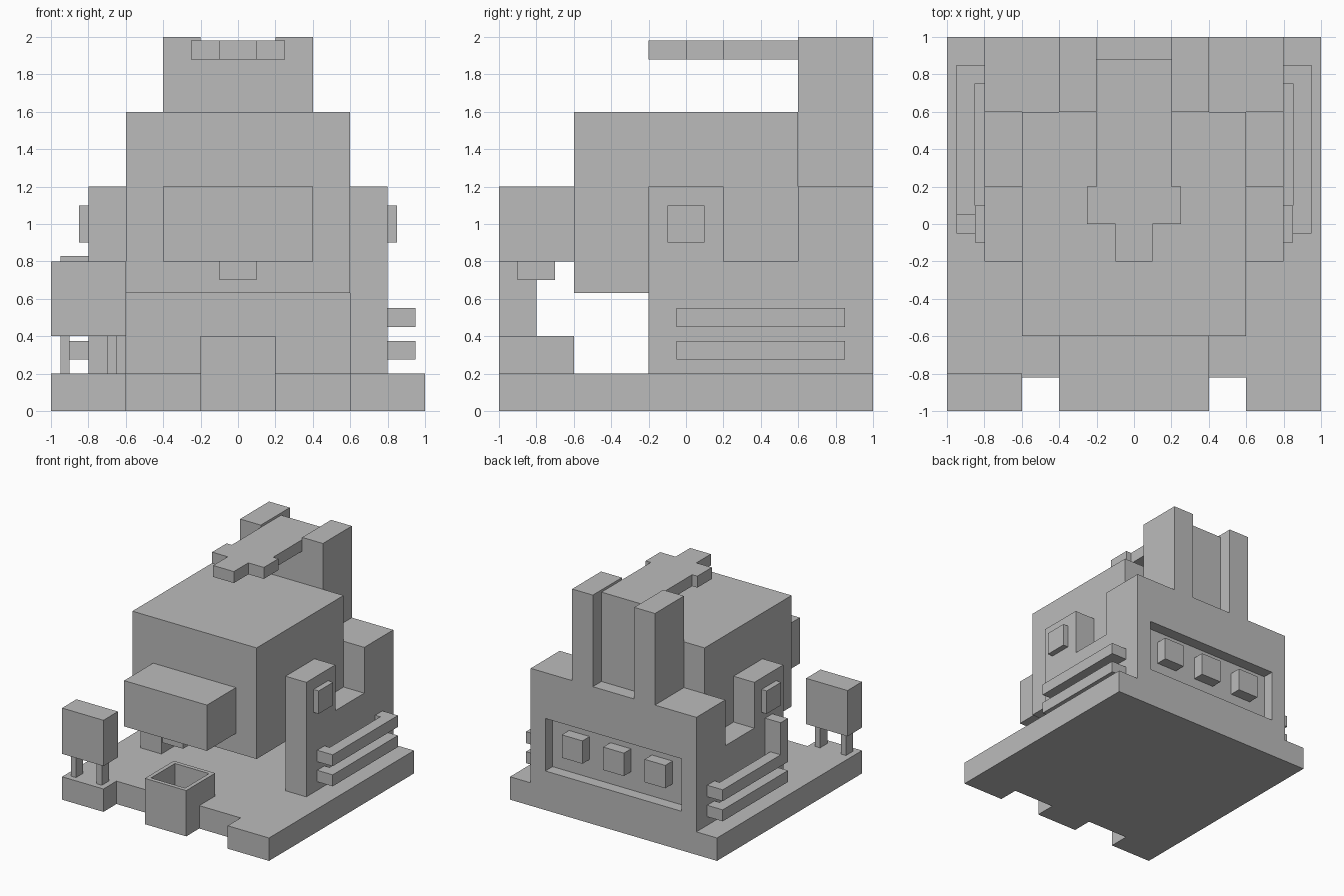
import bpy
import bmesh
from mathutils import Vector

if "Cube" in bpy.data.objects:
    bpy.data.objects.remove(bpy.data.objects["Cube"], do_unlink=True)

GREY = (0.5, 0.5, 0.5)
grey = bpy.data.materials.new("plain_grey")
grey.use_nodes = True
grey.diffuse_color = (*GREY, 1)
grey.node_tree.nodes["Principled BSDF"].inputs["Base Color"].default_value = (*GREY, 1)


def finish(name, bm):
    bmesh.ops.recalc_face_normals(bm, faces=bm.faces[:])
    mesh = bpy.data.meshes.new(name)
    bm.to_mesh(mesh)
    bm.free()
    mesh.materials.append(grey)
    obj = bpy.data.objects.new(name, mesh)
    bpy.context.collection.objects.link(obj)
    return obj


def box_mesh(x, y, z):
    """Box from its (low, high) range on each axis."""
    bm = bmesh.new()
    bmesh.ops.create_cube(bm, size=1)
    for v in bm.verts:
        v.co = Vector([(a + b) / 2 + c * (b - a) for (a, b), c in zip((x, y, z), v.co)])
    return bm


def box(name, x, y, z):
    return finish(name, box_mesh(x, y, z))


def prism(name, points, place, depth):
    """Outline placed in space by a rule, then extruded along depth."""
    bm = bmesh.new()
    face = bm.faces.new([bm.verts.new(place(a, b)) for a, b in points])
    new = bmesh.ops.extrude_face_region(bm, geom=[face])["geom"]
    bmesh.ops.translate(bm, vec=depth, verts=[g for g in new if isinstance(g, bmesh.types.BMVert)])
    return finish(name, bm)


def face_towards(bm, direction):
    bm.normal_update()
    return max(bm.faces, key=lambda f: f.normal.dot(Vector(direction)))


# Base slab with a recessed front edge
prism("base", [(-1, -1), (-0.6, -1), (-0.6, -0.82), (0.6, -0.82), (0.6, -1),
               (1, -1), (1, 1), (-1, 1)], lambda x, y: (x, y, 0), (0, 0, 0.2))

# Hollow tub at the front
bm = box_mesh((-0.2, 0.2), (-1, -0.6), (0, 0.4))
top = face_towards(bm, (0, 0, 1))
bmesh.ops.inset_individual(bm, faces=[top], thickness=0.05)
floor = bmesh.ops.extrude_discrete_faces(bm, faces=[top])["faces"][0]
bmesh.ops.translate(bm, vec=(0, 0, -0.19), verts=floor.verts[:])
bmesh.ops.remove_doubles(bm, verts=bm.verts[:], dist=0.0001)
finish("front_tub", bm)

# Sign board on two legs
box("sign_board", (-1, -0.6), (-1, -0.8), (0.4, 0.8))
for side, x in (("right", -0.95), ("left", -0.7)):
    box(f"sign_leg_{side}", (x, x + 0.05), (-0.95, -0.85), (0.2, 0.4))

# Head, snout and the block under the snout
box("head", (-0.6, 0.6), (-0.6, 0.6), (0.63, 1.6))
box("snout", (-0.4, 0.4), (-1, -0.6), (0.8, 1.2))
box("snout_tab", (-0.1, 0.1), (-0.9, -0.7), (0.7, 0.8))

# Back wall with a sunken window strip
bm = box_mesh((-0.8, 0.8), (0.6, 1), (0.2, 1.2))
back = face_towards(bm, (0, 1, 0))
bmesh.ops.inset_individual(bm, faces=[back], thickness=0.2)
for v in back.verts:
    if v.co.z > 0.7:
        v.co.z = 0.8
pane = bmesh.ops.extrude_discrete_faces(bm, faces=[back])["faces"][0]
bmesh.ops.translate(bm, vec=(0, -0.1, 0), verts=pane.verts[:])
# join the recess: bridge the rim to the sunken pane
rim = [e for e in bm.edges if e.is_boundary]
bmesh.ops.bridge_loops(bm, edges=rim)
finish("back_wall", bm)
for i, x in enumerate((-0.4, 0, 0.4)):
    box(f"back_block_{i + 1}", (x - 0.1, x + 0.1), (0.9, 1), (0.5, 0.7))

# Mirrored side parts
for side, s in (("left", 1), ("right", -1)):
    def span(a, b):
        return tuple(sorted((s * a, s * b)))

    prism(f"arm_{side}", [(-0.2, 0.2), (0.6, 0.2), (0.6, 0.8), (0.2, 0.8), (0.2, 1.2), (-0.2, 1.2)],
          lambda y, z: (s * 0.6, y, z), (s * 0.2, 0, 0))
    box(f"arm_button_{side}", span(0.8, 0.85), (-0.1, 0.1), (0.9, 1.1))
    box(f"tower_post_{side}", span(0.2, 0.4), (0.6, 1), (1.2, 2))
    # C-shaped rails standing off the wall
    rail = [(0.8, -0.05), (0.95, -0.05), (0.95, 0.85), (0.8, 0.85),
            (0.8, 0.75), (0.85, 0.75), (0.85, 0.05), (0.8, 0.05)]
    for level, z in (("lower", 0.275), ("upper", 0.45)):
        prism(f"{level}_rail_{side}", rail, lambda x, y: (s * x, y, z), (0, 0, 0.1))

# Upright at the front of the right upper rail
box("rail_upright", (-0.95, -0.8), (-0.05, 0.05), (0.55, 0.83))

# Panel between the tower posts and the stepped arm reaching forward
box("tower_panel", (-0.2, 0.2), (0.6, 0.88), (1.2, 1.98))
half = [(0.1, -0.2), (0.1, 0), (0.25, 0), (0.25, 0.2), (0.2, 0.2), (0.2, 0.6)]
prism("overhead_arm", half + [(-x, y) for x, y in reversed(half)],
      lambda x, y: (x, y, 1.88), (0, 0, 0.1))
